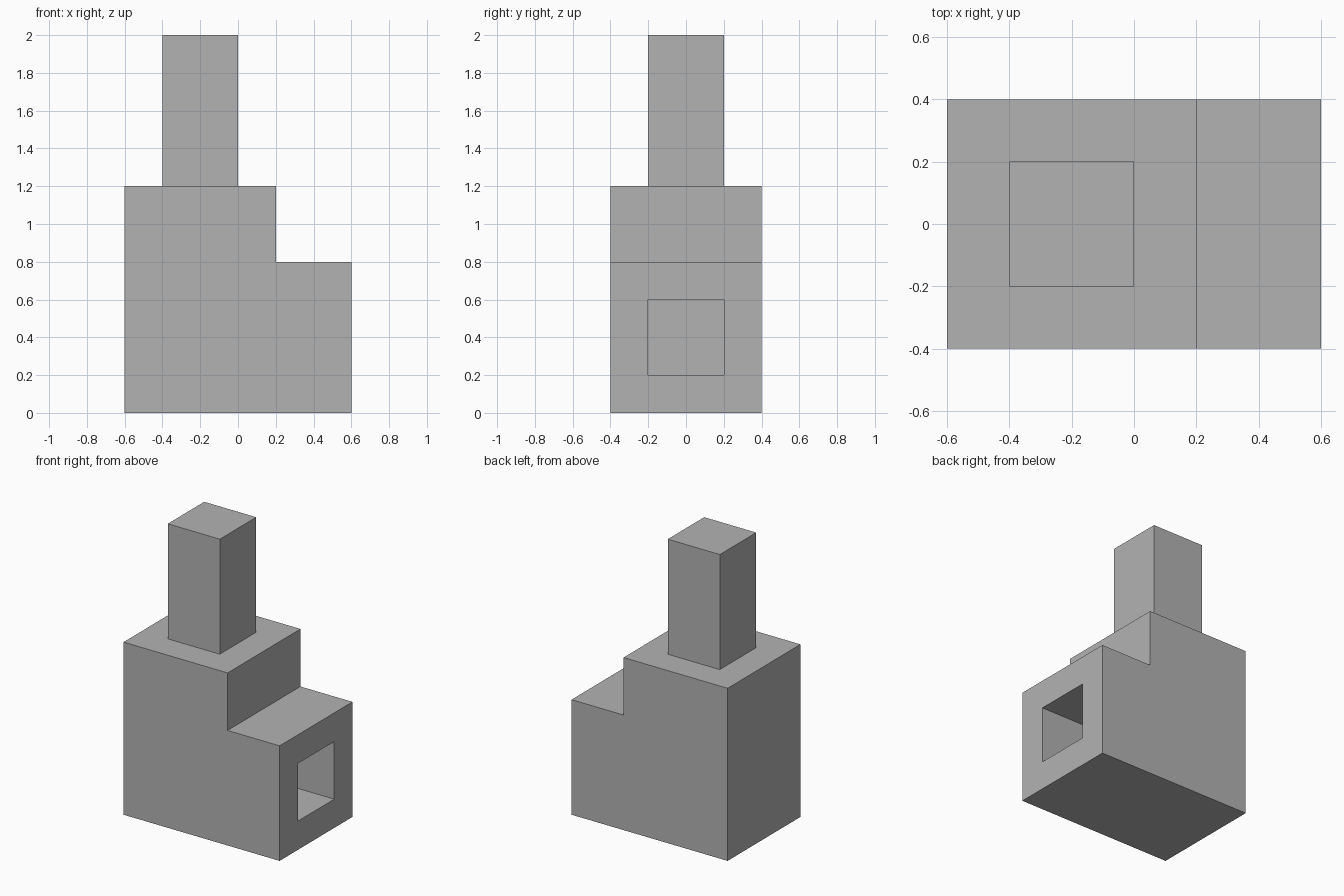
import bpy
import bmesh
from mathutils import Vector

default_cube = bpy.data.objects.get("Cube")
if default_cube:
    bpy.data.objects.remove(default_cube, do_unlink=True)

# Single flat colour
grey = bpy.data.materials.new("plain_grey")
grey.use_nodes = True
colour = (0.45, 0.45, 0.45, 1)
grey.diffuse_color = colour
bsdf = next(n for n in grey.node_tree.nodes if n.type == "BSDF_PRINCIPLED")
bsdf.inputs["Base Color"].default_value = colour


def extrude_profile(bm, points, half_width):
    """Extrude an x-z outline symmetrically along y."""
    front = bm.faces.new([bm.verts.new((x, -half_width, z)) for x, z in points])
    result = bmesh.ops.extrude_face_region(bm, geom=[front], use_keep_orig=True)
    moved = [v for v in result["geom"] if isinstance(v, bmesh.types.BMVert)]
    bmesh.ops.translate(bm, verts=moved, vec=Vector((0, 2 * half_width, 0)))
    bmesh.ops.recalc_face_normals(bm, faces=bm.faces)


def finish(name, bm):
    mesh = bpy.data.meshes.new(name)
    bm.to_mesh(mesh)
    bm.free()
    mesh.materials.append(grey)
    obj = bpy.data.objects.new(name, mesh)
    bpy.context.collection.objects.link(obj)


# Stepped furnace body
body = bmesh.new()
extrude_profile(body, [(-0.6, 0), (0.6, 0), (0.6, 0.8),
                       (0.2, 0.8), (0.2, 1.2), (-0.6, 1.2)], 0.4)

# Square firebox opening: inset the low end face, then push it inwards
mouth = max(body.faces, key=lambda f: f.calc_center_median().x)
bmesh.ops.inset_individual(body, faces=[mouth], thickness=0.2, use_even_offset=True)
cavity = bmesh.ops.extrude_discrete_faces(body, faces=[mouth])["faces"]
bmesh.ops.translate(body, verts=cavity[0].verts, vec=Vector((-0.4, 0, 0)))
finish("furnace_body", body)

# Square chimney standing on the upper block
chimney = bmesh.new()
extrude_profile(chimney, [(-0.4, 1.2), (0, 1.2), (0, 2), (-0.4, 2)], 0.2)
finish("chimney", chimney)
